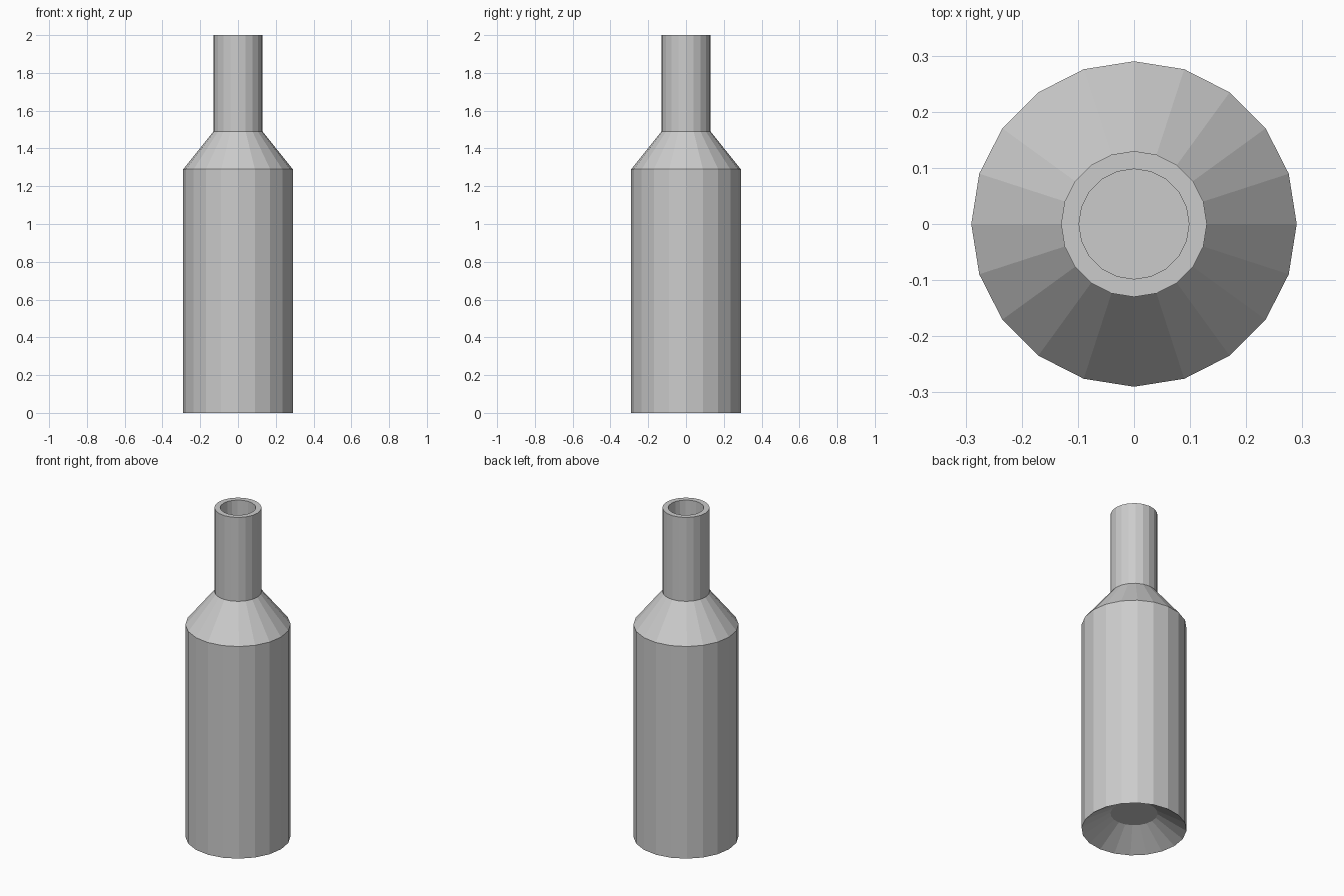
import bpy, bmesh, math

if "Cube" in bpy.data.objects:
    bpy.data.objects.remove(bpy.data.objects["Cube"])

SIDES = 20


def lathe(name, profile):
    """Revolve an (r, z) profile around z and cap both end rings."""
    bm = bmesh.new()
    rings = []
    for r, z in profile:
        rings.append([bm.verts.new((r * math.cos(2 * math.pi * i / SIDES),
                                    r * math.sin(2 * math.pi * i / SIDES), z))
                      for i in range(SIDES)])
    for a, b in zip(rings, rings[1:]):
        for i in range(SIDES):
            j = (i + 1) % SIDES
            bm.faces.new((a[i], a[j], b[j], b[i]))
    bm.faces.new(rings[0][::-1])
    bm.faces.new(rings[-1])
    bmesh.ops.recalc_face_normals(bm, faces=bm.faces)
    mesh = bpy.data.meshes.new(name)
    bm.to_mesh(mesh)
    bm.free()
    obj = bpy.data.objects.new(name, mesh)
    bpy.context.collection.objects.link(obj)
    return obj


# Outside: recessed base, body, shoulder, neck
outer = [(0.13, 0.10), (0.29, 0.0), (0.29, 1.29), (0.13, 1.49), (0.13, 2.0)]
# Inside: open mouth, hollow neck and body, raised floor
inner = [(0.098, 2.0), (0.098, 1.48), (0.26, 1.275), (0.26, 0.05), (0.12, 0.13)]

lathe("bottle", outer + inner)
